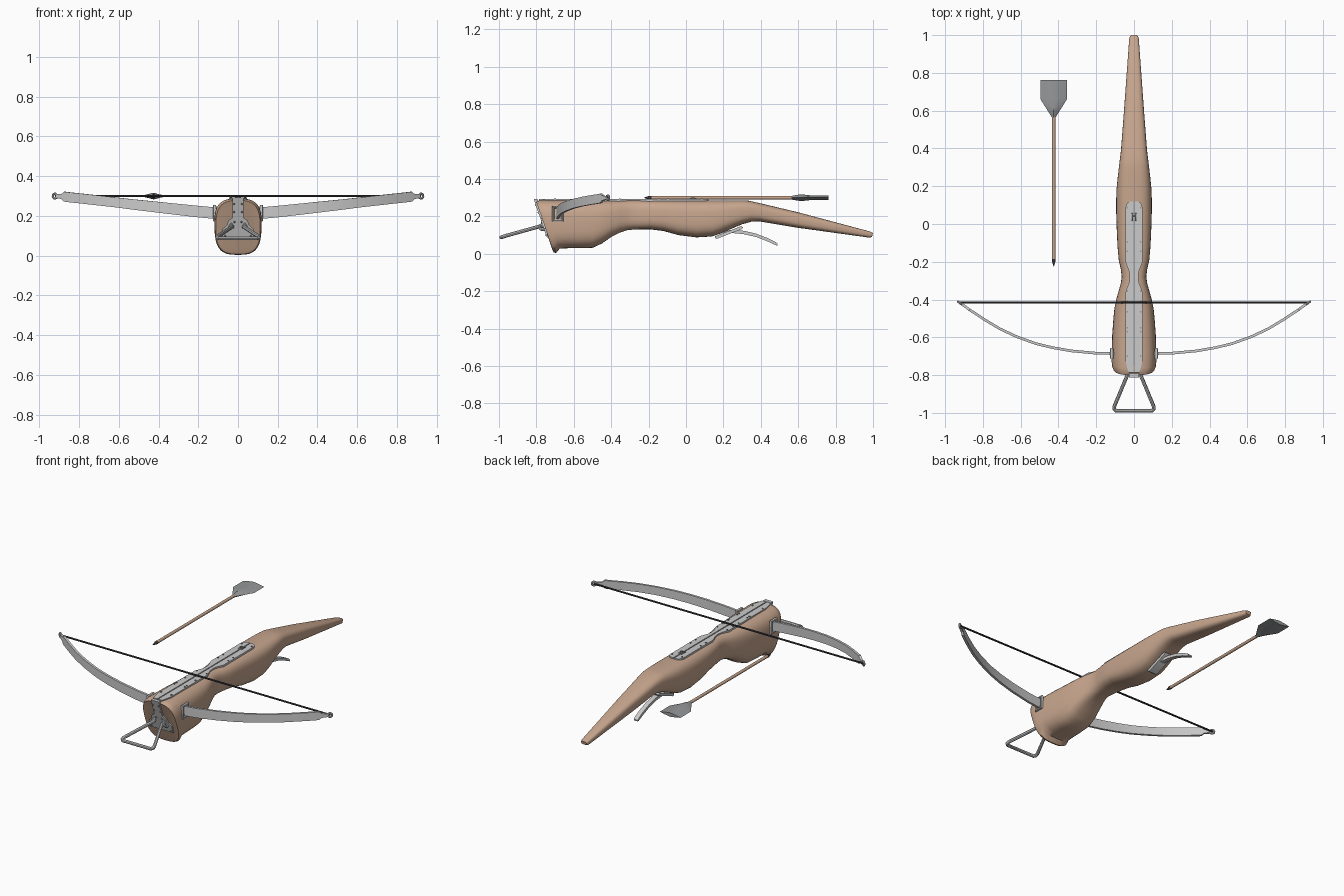
import bpy, bmesh, math
from mathutils import Vector

if "Cube" in bpy.data.objects:
    bpy.data.objects.remove(bpy.data.objects["Cube"])


def material(name, rgb):
    m = bpy.data.materials.new(name)
    m.diffuse_color = (*rgb, 1)
    m.use_nodes = True
    m.node_tree.nodes["Principled BSDF"].inputs["Base Color"].default_value = m.diffuse_color
    return m


WOOD = material("wood", (0.57, 0.38, 0.27))
DARK = material("dark_cord", (0.04, 0.04, 0.045))
STEEL = material("dark_steel", (0.3, 0.31, 0.32))


def finish(ob, mat=None, angle=40):
    if mat:
        ob.data.materials.append(mat)
    bpy.ops.object.select_all(action='DESELECT')
    ob.select_set(True)
    bpy.context.view_layer.objects.active = ob
    bpy.ops.object.shade_smooth_by_angle(angle=math.radians(angle))
    return ob


def from_bm(name, bm, mat=None, angle=40):
    bmesh.ops.recalc_face_normals(bm, faces=bm.faces)
    me = bpy.data.meshes.new(name)
    bm.to_mesh(me)
    bm.free()
    ob = bpy.data.objects.new(name, me)
    bpy.context.collection.objects.link(ob)
    return finish(ob, mat, angle)


def loft(name, rings, mat=None, angle=40):
    bm = bmesh.new()
    vs = [[bm.verts.new(p) for p in r] for r in rings]
    n = len(vs[0])
    for a, b in zip(vs, vs[1:]):
        for i in range(n):
            bm.faces.new((a[i], a[(i + 1) % n], b[(i + 1) % n], b[i]))
    bm.faces.new(vs[0])
    bm.faces.new(vs[-1])
    return from_bm(name, bm, mat, angle)


def prism(name, outline, place, mat=None):
    return loft(name, [[place(u, v, t) for u, v in outline] for t in (0, 1)], mat)


def tube(name, pts, r, mat=None, closed=False):
    cu = bpy.data.curves.new(name, 'CURVE')
    cu.dimensions = '3D'
    cu.bevel_depth, cu.bevel_resolution, cu.use_fill_caps = r, 2, True
    sp = cu.splines.new('POLY')
    sp.points.add(len(pts) - 1)
    for p, c in zip(sp.points, pts):
        p.co = (*c, 1)
    sp.use_cyclic_u = closed
    ob = bpy.data.objects.new(name, cu)
    bpy.context.collection.objects.link(ob)
    bpy.ops.object.select_all(action='DESELECT')
    ob.select_set(True)
    bpy.context.view_layer.objects.active = ob
    bpy.ops.object.convert(target='MESH')
    return finish(bpy.context.object, mat)


def ring(name, loc, r1, r2, rot):
    bpy.ops.mesh.primitive_torus_add(major_radius=r1, minor_radius=r2, major_segments=16,
                                     minor_segments=8, location=loc, rotation=rot)
    bpy.context.object.name = name
    finish(bpy.context.object)


# Stock: stations of y at top, y at bottom, top z, bottom z, half width
stations = [
    (-.795, -.715, .268, .022, .100), (-.800, -.708, .278, .008, .111),
    (-.785, -.695, .286, .004, .117), (-.765, -.675, .288, .028, .119),
    (-.700, -.630, .288, .030, .118), (-.590, -.570, .288, .030, .115),
    (-.500, -.500, .287, .032, .109), (-.450, -.450, .286, .055, .104),
    (-.400, -.400, .286, .090, .094), (-.350, -.350, .286, .115, .080),
    (-.315, -.315, .286, .126, .070), (-.280, -.280, .286, .130, .065),
    (-.240, -.240, .286, .131, .070), (-.190, -.190, .286, .131, .081),
    (-.120, -.120, .286, .122, .087), (-.040, -.040, .286, .100, .091),
    (.055, .055, .286, .088, .094), (.140, .140, .286, .093, .094),
    (.190, .190, .286, .110, .092), (.240, .240, .286, .133, .087),
    (.300, .300, .286, .158, .080), (.335, .350, .284, .172, .075),
    (.390, .390, .272, .174, .069), (.600, .600, .222, .139, .053),
    (.985, .985, .119, .086, .025), (1.0, .995, .112, .092, .019)]


def stock_ring(yt, yb, zt, zb, w, n=36, e=2 / 3):
    pts = []
    for i in range(n):
        a = 2 * math.pi * i / n
        c, s = math.cos(a), math.sin(a)
        u = math.copysign(abs(c) ** e, c)
        v = math.copysign(abs(s) ** e, s)
        k = (v + 1) / 2
        pts.append((u * w, yb + (yt - yb) * k, zb + (zt - zb) * k))
    return pts


loft("stock", [stock_ring(*s) for s in stations], WOOD, 45)

# Top rail: two waisted half plates with a narrow groove and dark channel between
half = [(.003, -.785), (.03, -.785), (.038, -.755), (.045, -.72), (.045, -.36), (.036, -.335),
        (.026, -.31), (.023, -.28), (.026, -.25), (.036, -.225), (.045, -.20), (.045, .085),
        (.038, .108), (.025, .12), (.003, .12)]
for s, side in ((-1, "left"), (1, "right")):
    prism("rail_plate_" + side, half, lambda u, v, t: (s * u, v, .272 + .021 * t))
    for i, y in enumerate((.085, -.095, -.145, -.355, -.41, -.465, -.55, -.57, -.70)):
        bpy.ops.mesh.primitive_cylinder_add(vertices=8, radius=.0045, depth=.008,
                                            location=(s * .035, y, .293))
        bpy.context.object.name = f"rail_rivet_{side}_{i}"
        finish(bpy.context.object, STEEL)
groove = [(-.004, -.75), (.004, -.75), (.004, .12), (-.004, .12)]
prism("bolt_groove", groove, lambda u, v, t: (u, v, .272 + .017 * t), STEEL)

# String catch in the rail
for x in (-.009, .009):
    tube("string_catch", [(x, .055, .29), (x, .045, .297), (x, .03, .297), (x, .02, .29)], .005, STEEL)
tube("catch_pin", [(-.012, .04, .294), (.012, .04, .294)], .004, STEEL)

# Front plate on the slanted nose
right = [(.027, .292), (.028, .19), (.048, .178), (.055, .155), (.078, .135), (.078, .088)]
nose = right + [(-x, z) for x, z in reversed(right)]
prism("nose_plate", nose,
      lambda u, v, t: (u, -.800 + .092 * (.278 - v) / .27 + .012 - .021 * t, v))
for x, z in ((.02, .26), (.02, .22), (.018, .17), (.066, .10)):
    for s in (-1, 1):
        bpy.ops.mesh.primitive_uv_sphere_add(segments=8, ring_count=6, radius=.005,
                                             location=(s * x, -.808 + .34 * (.278 - z), z))
        bpy.context.object.name = "nose_rivet"
        finish(bpy.context.object, STEEL)

# Foot stirrup and its staples
leg = [(.036, -.755, .150), (.029, -.785, .146), (.104, -.965, .096), (.105, -.98, .091), (.095, -.989, .088)]
tube("stirrup", leg + [(-x, y, z) for x, y, z in reversed(leg)], .010)
for s in (-1, 1):
    ring("stirrup_staple", (s * .042, -.765, .143), .018, .007, (0, math.radians(60 * s), 0))

# Bow limbs with brackets and string loops; points are x, y, centre z, half height
path = [(.09, -.686, .212, .029), (.20, -.684, .222, .029), (.33, -.672, .236, .028),
        (.43, -.655, .247, .027), (.52, -.633, .257, .026), (.62, -.597, .269, .025),
        (.71, -.555, .279, .025), (.79, -.507, .288, .025), (.84, -.474, .293, .025),
        (.872, -.453, .297, .025), (.884, -.444, .298, .013), (.915, -.422, .300, .009)]
for s, side in ((-1, "left"), (1, "right")):
    rings = []
    for i, (x, y, z, h) in enumerate(path):
        a, b = path[max(i - 1, 0)], path[min(i + 1, len(path) - 1)]
        d = Vector((b[0] - a[0], b[1] - a[1])).normalized() * .007
        rings.append([(s * (x + k * d.y), y - k * d.x, z + m * h)
                      for k, m in ((-1, -1), (1, -1), (1, 1), (-1, 1))])
    loft("bow_limb_" + side, rings, None, 30)
    ring("limb_loop_" + side, (s * .922, -.418, .300), .012, .006, (math.pi / 2, 0, s * .6))
    frame = [(s * .118, y, z) for y, z in ((-.71, .178), (-.662, .178), (-.662, .25), (-.71, .25))]
    tube("limb_bracket_" + side, frame, .009, None, True)
    for y in (-.705, -.667):
        tube("bracket_arm_" + side, [(s * .09, y, .215), (s * .12, y, .215)], .008)
tube("bow_string", [(-.922, -.416, .300), (.922, -.416, .300)], .0055, DARK)

# Trigger plate and curved lever under the stock
guard = [(.155, .084), (.165, .080), (.300, .133), (.305, .142), (.295, .148), (.155, .094)]
prism("trigger_plate", guard, lambda u, v, t: (-.028 + .056 * t, u, v))
lever = [(.20, .118, .008), (.25, .120, .009), (.31, .114, .009), (.375, .099, .009),
         (.44, .074, .009), (.48, .054, .008), (.49, .048, .004)]
loft("trigger_lever", [[(x * .014, y, z + k * h) for x, k in ((-1, -1), (1, -1), (1, 1), (-1, 1))]
                       for y, z, h in lever])

# Loose bolt beside the stock: shaft, tip and flared flat end


def disc(y, r, n=12):
    return [(-.425 + r * math.cos(2 * math.pi * i / n), y, .300 + r * math.sin(2 * math.pi * i / n))
            for i in range(n)]


loft("bolt_shaft", [disc(-.19, .009), disc(.60, .009)], WOOD)
loft("bolt_tip", [disc(-.225, .001), disc(-.195, .010), disc(-.185, .010)], DARK)
flare = [(.565, .010, .010), (.60, .032, .016), (.625, .048, .017), (.662, .071, .013), (.762, .071, .012)]
loft("bolt_end", [[(-.425 + a * w, y, .300 + b * h) for a, b in
                   ((-1, 0), (-.5, -.6), (0, -1), (.5, -.6), (1, 0), (.5, .6), (0, 1), (-.5, .6))]
                  for y, w, h in flare], STEEL, 30)
